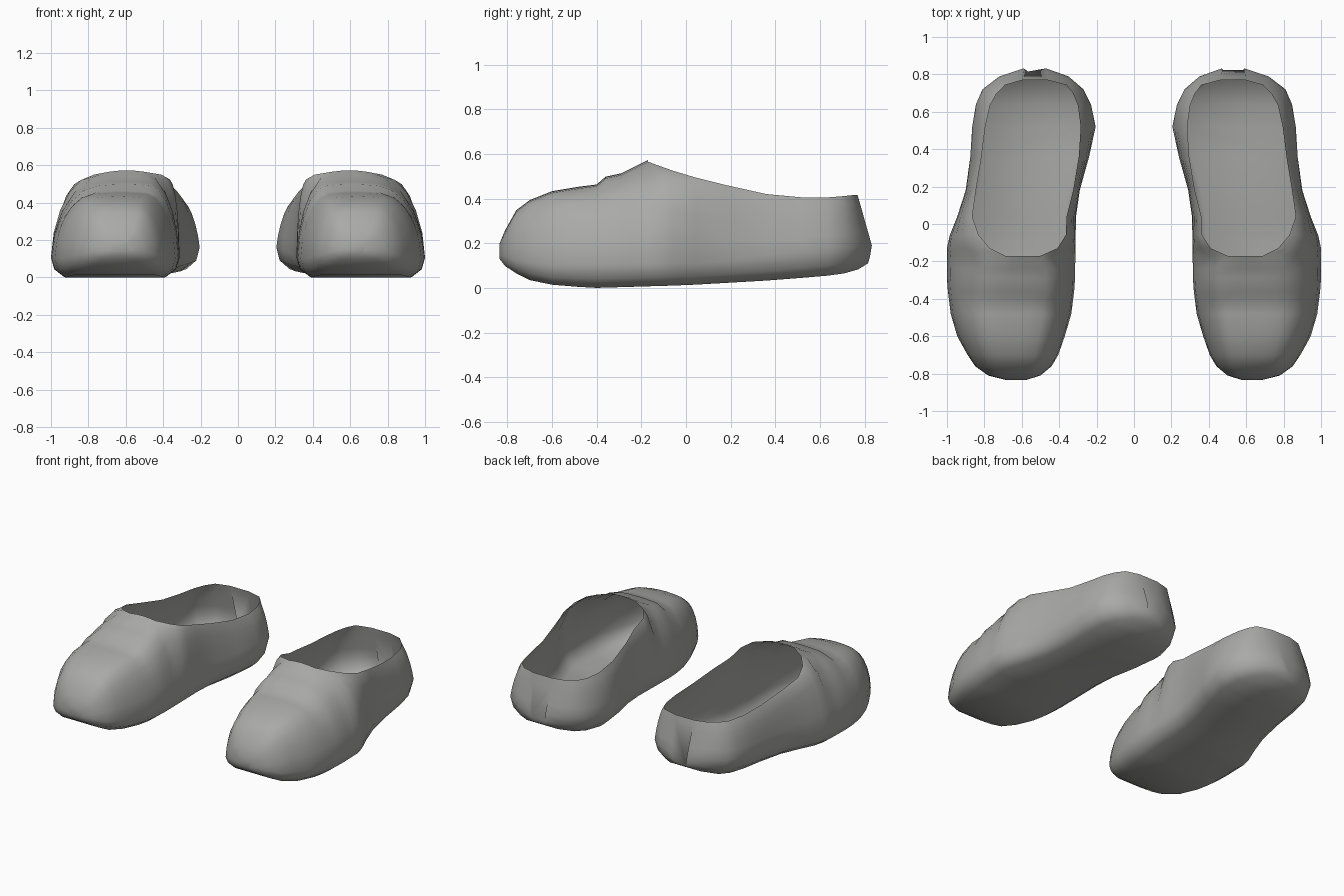
import bpy, bmesh, math

if "Cube" in bpy.data.objects:
    bpy.data.objects.remove(bpy.data.objects["Cube"])

# Stations from toe to heel: y, widest inner x, widest outer x, top inner x, top outer x, top z
STATIONS = [
    (-0.835, 0.58, 0.68, 0.60, 0.66, 0.19),
    (-0.81, 0.50, 0.78, 0.56, 0.71, 0.25),
    (-0.76, 0.44, 0.85, 0.54, 0.73, 0.34),
    (-0.70, 0.405, 0.89, 0.53, 0.75, 0.385),
    (-0.60, 0.37, 0.945, 0.51, 0.77, 0.425),
    (-0.48, 0.335, 0.98, 0.49, 0.78, 0.445),
    (-0.40, 0.325, 0.99, 0.48, 0.76, 0.455),
    (-0.36, 0.32, 0.995, 0.47, 0.75, 0.49),
    (-0.29, 0.315, 1.0, 0.47, 0.74, 0.505),
    (-0.24, 0.315, 1.0, 0.47, 0.73, 0.53),
    (-0.17, 0.313, 1.0, 0.50, 0.69, 0.565),
    (-0.13, 0.313, 1.0, 0.41, 0.77, 0.55),
    (-0.06, 0.312, 0.985, 0.365, 0.83, 0.525),
    (0.04, 0.31, 0.945, 0.36, 0.865, 0.495),
    (0.18, 0.29, 0.90, 0.325, 0.845, 0.46),
    (0.36, 0.24, 0.875, 0.295, 0.815, 0.42),
    (0.52, 0.205, 0.865, 0.285, 0.795, 0.405),
    (0.64, 0.23, 0.845, 0.30, 0.77, 0.405),
    (0.72, 0.27, 0.81, 0.325, 0.735, 0.41),
    (0.79, 0.35, 0.72, 0.36, 0.69, 0.415),
    (0.835, 0.47, 0.59, 0.46, 0.60, 0.415),
]
OPENING = 10          # first station of the foot opening
SOLE_Z = [(-0.835, 0.13), (-0.80, 0.085), (-0.70, 0.035), (-0.58, 0.01), (-0.4, 0.0),
          (0.0, 0.012), (0.4, 0.035), (0.7, 0.06), (0.80, 0.085), (0.835, 0.11)]
WIDE_Z = [(-0.835, 0.15), (-0.76, 0.12), (-0.6, 0.10), (0.1, 0.11), (0.5, 0.16), (0.835, 0.19)]


def lerp_table(table, y):
    for (a, u), (b, v) in zip(table, table[1:]):
        if y <= b:
            return u + (v - u) * (y - a) / (b - a)
    return table[-1][1]


def section(y, xl, xr, rl, rr, zt):
    """Closed cross-section, from inner sole corner up over the top and back down."""
    zb, zw = lerp_table(SOLE_Z, y), lerp_table(WIDE_Z, y)
    inset = min(0.07, 0.2 * (xr - xl))
    round_amt = 0.9 if y < 0 else max(0.55, 0.9 - y)

    def side(w, r, s):
        pts = [(w + s * inset, zb), (w + s * inset * 0.25, zb + 0.4 * (zw - zb)), (w, zw)]
        for i in range(1, 6):
            f = i / 5
            a = f * math.pi / 2
            fx = f + (1 - math.cos(a) - f) * round_amt
            fz = f + (math.sin(a) - f) * round_amt
            pts.append((w + (r - w) * fx, zw + (zt - zw) * fz))
        return pts

    crown = [(rl + (rr - rl) * f, zt + 0.008 * math.sin(f * math.pi)) for f in (0.25, 0.5, 0.75)]
    pts = side(xl, rl, 1) + crown + side(xr, rr, -1)[::-1]
    # The heel leans forward towards the rim and tucks in at the sole
    lean = 0.065 * max(0.0, (y - 0.55) / 0.285) ** 2
    return [(x, y - lean * abs(z - 0.18) / 0.23, z) for x, z in pts]


def make_slipper(name, sign, mat):
    bm = bmesh.new()
    rings = [[bm.verts.new((sign * x, y, z)) for x, y, z in section(*st)] for st in STATIONS]
    n = len(rings[0])
    for k, (a, b) in enumerate(zip(rings, rings[1:])):
        for i in range(n):
            if k >= OPENING and 7 <= i <= 10:   # leave the foot opening free
                continue
            j = (i + 1) % n
            bm.faces.new((a[i], a[j], b[j], b[i]))
    bm.faces.new(rings[0])                                   # toe tip
    bm.faces.new(rings[-1][:8] + rings[-1][11:])             # back of heel
    loose = [v for v in bm.verts if not v.link_faces]
    bmesh.ops.delete(bm, geom=loose, context='VERTS')
    bmesh.ops.recalc_face_normals(bm, faces=bm.faces[:])
    for f in bm.faces:
        f.smooth = True
    mesh = bpy.data.meshes.new(name)
    bm.to_mesh(mesh)
    bm.free()
    mesh.materials.append(mat)
    ob = bpy.data.objects.new(name, mesh)
    bpy.context.collection.objects.link(ob)
    bpy.context.view_layer.objects.active = ob
    ob.select_set(True)
    bpy.ops.object.shade_smooth_by_angle(angle=math.radians(50))
    ob.select_set(False)


grey = bpy.data.materials.new("soft_grey")
grey.diffuse_color = (0.4, 0.4, 0.39, 1)
grey.use_nodes = True
grey.node_tree.nodes["Principled BSDF"].inputs["Base Color"].default_value = grey.diffuse_color

make_slipper("right_slipper", 1, grey)
make_slipper("left_slipper", -1, grey)
